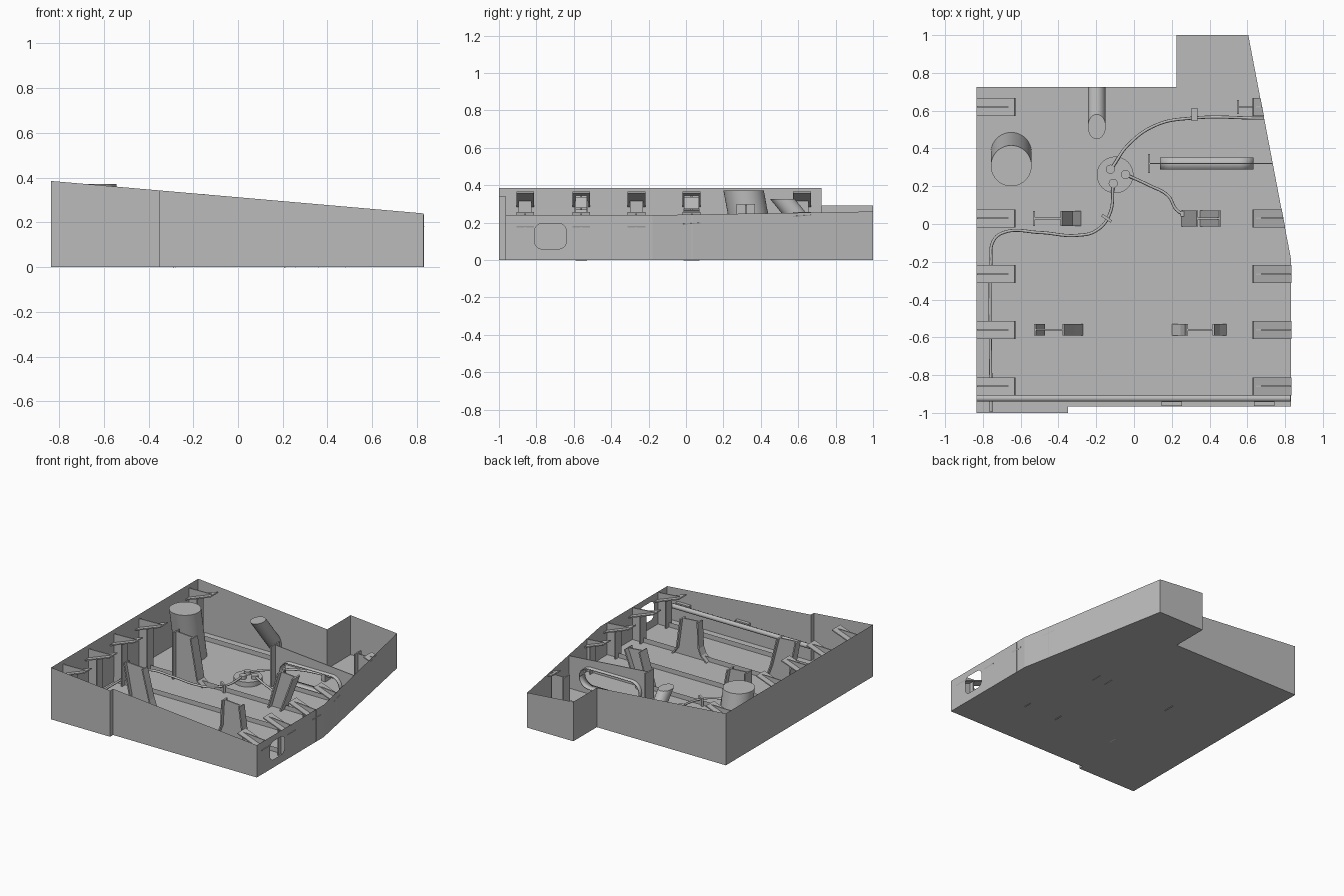
import bpy, bmesh, math
from mathutils import Vector

if "Cube" in bpy.data.objects:
    bpy.data.objects.remove(bpy.data.objects["Cube"])

grey = bpy.data.materials.new("plain grey")
grey.use_nodes = True
grey.diffuse_color = (0.5, 0.5, 0.5, 1)
grey.node_tree.nodes["Principled BSDF"].inputs["Base Color"].default_value = (0.5, 0.5, 0.5, 1)

SLANT_POINT = Vector((0.83, -0.18, 0))
SLANT_NORMAL = Vector((1.18, 0.225, 0))
BACK = 0.725


def roof(x):
    return 0.312 - 0.0871 * x


def finish(name, bm, thick=0, smooth=False, clip=None):
    """Turn a bmesh into an object, optionally trimmed by a wall plane."""
    if clip:
        bmesh.ops.bisect_plane(bm, geom=bm.verts[:] + bm.edges[:] + bm.faces[:],
                               plane_co=clip[0], plane_no=clip[1], clear_outer=True)
    bmesh.ops.recalc_face_normals(bm, faces=bm.faces[:])
    mesh = bpy.data.meshes.new(name)
    bm.to_mesh(mesh)
    bm.free()
    mesh.materials.append(grey)
    obj = bpy.data.objects.new(name, mesh)
    bpy.context.collection.objects.link(obj)
    if thick:
        mod = obj.modifiers.new("thickness", "SOLIDIFY")
        mod.thickness = thick
        mod.offset = 0
    if smooth:
        bpy.ops.object.select_all(action="DESELECT")
        obj.select_set(True)
        bpy.context.view_layer.objects.active = obj
        bpy.ops.object.shade_smooth_by_angle()
    return obj


def face(bm, points):
    return bm.faces.new([bm.verts.new(p) for p in points])


def ribbon(bm, profile, y, width):
    """Flange: an x-z profile extended across y."""
    rows = [[bm.verts.new((x, y + s * width / 2, z)) for s in (-1, 1)] for x, z in profile]
    for a, b in zip(rows, rows[1:]):
        bm.faces.new((a[0], a[1], b[1], b[0]))


def holed(bm, outer, inner):
    """Flat panel with one opening."""
    edges = []
    for loop in (outer, inner):
        verts = [bm.verts.new(p) for p in loop]
        edges += [bm.edges.new((a, b)) for a, b in zip(verts, verts[1:] + verts[:1])]
    bmesh.ops.triangle_fill(bm, edges=edges, use_beauty=True)


def rounded(cu, cv, w, h, r, n=8):
    """Rounded rectangle outline in two dimensions."""
    pts = []
    for k, (su, sv) in enumerate(((1, 1), (-1, 1), (-1, -1), (1, -1))):
        for i in range(n + 1):
            a = (k + i / n) * math.pi / 2
            pts.append((cu + su * (w / 2 - r) + r * math.cos(a),
                        cv + sv * (h / 2 - r) + r * math.sin(a)))
    return pts


def box(name, center, size, turn=0):
    bm = bmesh.new()
    bmesh.ops.create_cube(bm, size=1)
    bmesh.ops.scale(bm, vec=size, verts=bm.verts)
    obj = finish(name, bm)
    obj.location = center
    obj.rotation_euler.z = turn


def duct(name, low, high, rx, ry, clip=None, n=40):
    """Leaning round duct with level ends."""
    bm = bmesh.new()
    rings = []
    for c in (low, high):
        rings.append([bm.verts.new((c[0] + rx * math.cos(i * math.tau / n),
                                    c[1] + ry * math.sin(i * math.tau / n), c[2]))
                      for i in range(n)])
    for i in range(n):
        j = (i + 1) % n
        bm.faces.new((rings[0][i], rings[0][j], rings[1][j], rings[1][i]))
    bm.faces.new(rings[1])
    finish(name, bm, smooth=True, clip=clip)


def pipe(name, points, radius):
    curve = bpy.data.curves.new(name, "CURVE")
    curve.dimensions = "3D"
    curve.bevel_depth = radius
    curve.bevel_resolution = 2
    curve.use_fill_caps = True
    spline = curve.splines.new("BEZIER")
    spline.bezier_points.add(len(points) - 1)
    for bp, p in zip(spline.bezier_points, points):
        bp.co = p
        bp.handle_left_type = bp.handle_right_type = "AUTO"
    curve.materials.append(grey)
    bpy.context.collection.objects.link(bpy.data.objects.new(name, curve))


# Floor and outer walls
plan = [(-0.835, -1), (-0.35, -1), (-0.35, -0.965), (0.83, -0.965), (0.83, -0.18),
        (0.605, 1), (0.225, 1), (0.225, BACK), (-0.835, BACK)]
bm = bmesh.new()
face(bm, [(x, y, 0) for x, y in plan])
finish("floor", bm)
bm = bmesh.new()
for i, (a, b) in enumerate(zip(plan, plan[1:] + plan[:1])):
    panel = [(*a, 0), (*b, 0), (*b, roof(b[0])), (*a, roof(a[0]))]
    if i == 3:
        holed(bm, panel, [(0.83, y, z) for y, z in rounded(-0.725, 0.127, 0.17, 0.135, 0.04)])
    else:
        face(bm, panel)
bmesh.ops.remove_doubles(bm, verts=bm.verts, dist=0.0005)
finish("outer_walls", bm)

# Wall brackets: post, sloping head flange and centre web
for y in (0.62, 0.03, -0.265, -0.56, -0.86):
    for side, label in ((-1, "right"), (1, "left")):
        wall, post, tip = side * 0.832, side * 0.745, side * 0.63
        top = roof(tip) - 0.005
        low = top - 0.075
        mid = low + 0.035
        bm = bmesh.new()
        ribbon(bm, [(wall, low), (tip, top)], y, 0.095)
        ribbon(bm, [(post, 0), (post, mid)], y, 0.07)
        face(bm, [(wall, y, 0), (post, y, 0), (post, y, mid), (wall, y, low)])
        face(bm, [(wall, y, low), (tip, y, top), (wall, y, min(top, roof(wall)) - 0.005)])
        finish(label + "_wall_bracket", bm, 0.008, clip=(SLANT_POINT, SLANT_NORMAL))

# Low floor ribs across the bay
for y in (0.62, 0.03, -0.265, -0.56, -0.86):
    bm = bmesh.new()
    face(bm, [(-0.835, y, 0), (0.83, y, 0), (0.83, y, 0.035), (-0.835, y, 0.035)])
    finish("floor_rib", bm, clip=(SLANT_POINT, SLANT_NORMAL))


# Leaning H-section columns
def column(name, y, first, second, width):
    bm = bmesh.new()
    ribbon(bm, first, y, width)
    ribbon(bm, second, y, width)
    face(bm, [(x, y, z) for x, z in first + second[::-1]])
    finish(name, bm, 0.01)


column("front_right_column", -0.56, [(-0.475, 0), (-0.48, 0.12), (-0.525, 0.345)],
       [(-0.275, 0), (-0.32, 0.12), (-0.375, 0.335)], 0.06)
column("front_left_column", -0.56, [(0.205, 0), (0.25, 0.04), (0.27, 0.09), (0.28, 0.28)],
       [(0.485, 0), (0.45, 0.05), (0.42, 0.27)], 0.06)
column("middle_right_column", 0.03, [(-0.53, 0), (-0.53, 0.345)],
       [(-0.285, 0), (-0.33, 0.04), (-0.345, 0.12), (-0.385, 0.335)], 0.08)
column("middle_left_column", 0.03, [(0.255, 0), (0.335, 0.275)],
       [(0.355, 0), (0.455, 0.265)], 0.085)

# Web frame with a flanged oval opening
oval = rounded(0.385, 0.125, 0.49, 0.15, 0.0749, 10)
bm = bmesh.new()
holed(bm, [(0.08, 0.32, 0), (0.733, 0.32, 0), (0.733, 0.32, 0.24), (0.08, 0.32, 0.295)],
      [(x, 0.32, z) for x, z in oval])
finish("web_frame", bm, 0.006)
bm = bmesh.new()
ribbon(bm, oval + oval[:1], 0.32, 0.065)
finish("oval_flange", bm, 0.006, smooth=True)
box("web_frame_post", (0.08, 0.32, 0.15), (0.01, 0.1, 0.3))
box("rear_web", (0.61, 0.62, 0.12), (0.12, 0.006, 0.24))
box("rear_web_post", (0.55, 0.62, 0.125), (0.01, 0.075, 0.25))

# Round ducts
duct("large_duct", (-0.65, 0.377, 0), (-0.65, 0.308, 0.372), 0.108, 0.108)
duct("angled_duct", (-0.197, 0.78, 0), (-0.197, 0.515, 0.327), 0.047, 0.066,
     clip=(Vector((0, BACK, 0)), Vector((0, 1, 0))))

# Hub with three outlets
duct("hub_disc", (-0.1, 0.26, 0), (-0.1, 0.26, 0.035), 0.097, 0.097)
for x, y in ((-0.125, 0.29), (-0.045, 0.262), (-0.11, 0.215)):
    duct("hub_outlet", (x, y, 0.035), (x, y, 0.06), 0.024, 0.024, n=20)

# Pipes leaving the hub
pipe("rear_pipe", [(-0.115, 0.3, 0.05), (-0.03, 0.42, 0.04), (0.12, 0.525, 0.04),
                   (0.3, 0.56, 0.04), (0.687, 0.56, 0.04)], 0.008)
pipe("short_pipe", [(-0.04, 0.26, 0.05), (0.08, 0.205, 0.04), (0.18, 0.15, 0.04),
                    (0.23, 0.07, 0.04), (0.3, 0.04, 0.04)], 0.008)
pipe("long_pipe", [(-0.11, 0.21, 0.05), (-0.13, 0.05, 0.04), (-0.2, -0.035, 0.04),
                   (-0.3, -0.06, 0.04), (-0.5, -0.045, 0.04), (-0.69, -0.045, 0.04),
                   (-0.745, -0.09, 0.04), (-0.757, -0.2, 0.04), (-0.757, -0.995, 0.04)], 0.008)
box("rear_pipe_clamp", (0.32, 0.58, 0.03), (0.03, 0.07, 0.06))
box("long_pipe_clamp", (-0.145, 0.03, 0.03), (0.06, 0.015, 0.06), -0.6)
box("short_pipe_clamp", (0.27, 0.055, 0.025), (0.05, 0.03, 0.05))

# Front rail and its mounts
pipe("front_rail", [(-0.833, -0.923, 0.13), (0.828, -0.923, 0.13)], 0.018)
for x in (0.2, 0.69):
    box("rail_mount", (x, -0.952, 0.13), (0.11, 0.025, 0.04))
